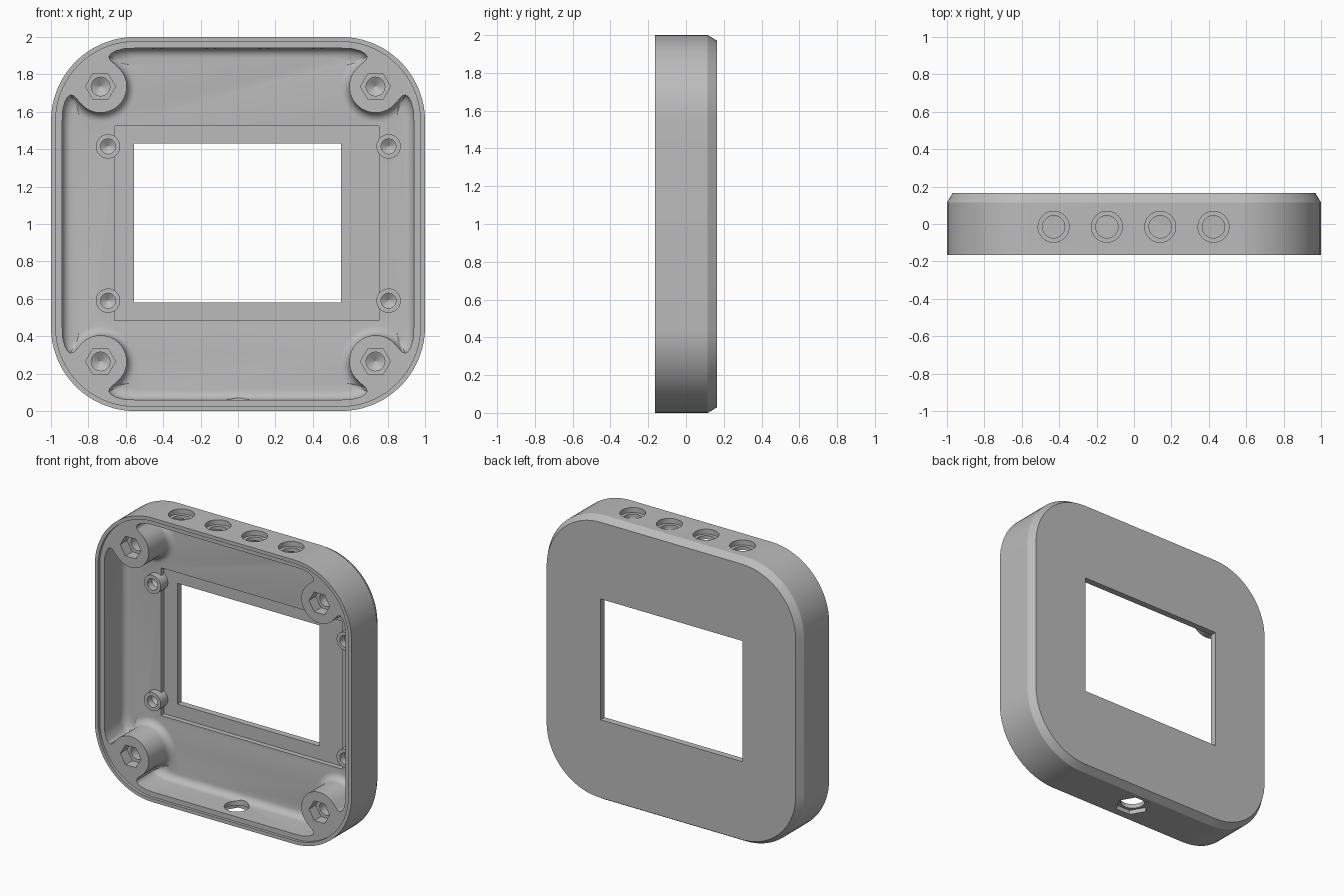
import bpy, bmesh, math
from mathutils import Vector

if "Cube" in bpy.data.objects:
    bpy.data.objects.remove(bpy.data.objects["Cube"])

grey = bpy.data.materials.new("matte_grey")
grey.use_nodes = True
COLOUR = (0.5, 0.5, 0.5, 1)
grey.diffuse_color = COLOUR
grey.node_tree.nodes["Principled BSDF"].inputs["Base Color"].default_value = COLOUR

MID = 1.0                            # height of the centre
FRONT, BACK = -0.165, 0.165
LEDGE, FLOOR, SEAT = -0.145, 0.085, 0.12   # depths of the inner levels
OPEN = -0.3                          # cutters start in front of the body


def loft(name, rings):
    """Closed solid through rings that have equal point counts."""
    bm = bmesh.new()
    loops = [[bm.verts.new(p) for p in ring] for ring in rings]
    n = len(loops[0])
    for a, b in zip(loops, loops[1:]):
        for i in range(n):
            j = (i + 1) % n
            bm.faces.new((a[i], a[j], b[j], b[i]))
    bm.faces.new(loops[0][::-1])
    bm.faces.new(loops[-1])
    bmesh.ops.recalc_face_normals(bm, faces=bm.faces)
    mesh = bpy.data.meshes.new(name)
    bm.to_mesh(mesh)
    bm.free()
    mesh.materials.append(grey)
    ob = bpy.data.objects.new(name, mesh)
    bpy.context.collection.objects.link(ob)
    return ob


def at_depth(outline, y):
    return [Vector((u, y, MID + v)) for u, v in outline]


def rounded_square(half, radius, steps=18):
    pts = []
    for q in range(4):
        cx = (half - radius) * (1 if q in (0, 3) else -1)
        cz = (half - radius) * (1 if q < 2 else -1)
        for i in range(steps + 1):
            a = math.radians(90 * (q + i / steps))
            pts.append((cx + radius * math.cos(a), cz + radius * math.sin(a)))
    return pts


def box_cut(x0, x1, z0, z1, y0, y1):
    rect = [(x0, z0 - MID), (x1, z0 - MID), (x1, z1 - MID), (x0, z1 - MID)]
    return loft("cutter", [at_depth(rect, y0), at_depth(rect, y1)])


def turned(name, centre, profile, axis, sides=32):
    """Stack of circles given as (radius, position along the axis)."""
    rings = []
    for r, t in profile:
        ring = []
        for i in range(sides):
            a = math.tau * i / sides
            c, s = r * math.cos(a), r * math.sin(a)
            if axis == "y":
                ring.append(Vector((centre[0] + c, t, centre[1] + s)))
            else:
                ring.append(Vector((centre[0] + c, centre[1] + s, t)))
        rings.append(ring)
    return loft(name, rings)


def cavity_outline(d):
    """Inner wall that wraps round four corner posts, inset by d."""
    tip = [(.94, .55), (.937, .61), (.925, .655), (.91, .68),
           (.895, .69), (.878, .685), (.86, .665)]
    side = []
    for i, (u, v) in enumerate(tip):
        t = i / 6
        side.append((u - d * (1 - .8 * t * t), v - d * (1 + .7 * t)))
    start = -40 - 300 * d
    arc = []
    for i in range(25):
        a = math.radians(start + (-270 - 2 * start) * i / 24)
        arc.append((.735 + (.14 + d) * math.cos(a), .735 + (.14 + d) * math.sin(a)))
    quarter = side + arc + [(v, u) for u, v in reversed(side)]
    pts = []
    for _ in range(4):
        pts += quarter
        quarter = [(-v, u) for u, v in quarter]
    return pts


def combine(target, tool, operation="DIFFERENCE"):
    mod = target.modifiers.new("join", "BOOLEAN")
    mod.operation, mod.solver, mod.object = operation, "EXACT", tool
    bpy.context.view_layer.objects.active = target
    bpy.ops.object.modifier_apply(modifier=mod.name)
    bpy.data.objects.remove(tool)


# Outer body with a chamfered back edge
body = loft("housing", [at_depth(rounded_square(1, .45), FRONT),
                        at_depth(rounded_square(1, .45), .115),
                        at_depth(rounded_square(.97, .42), BACK)])

# Shallow ledge inside the front lip
lip = rounded_square(.975, .425)
combine(body, loft("cutter", [at_depth(lip, OPEN), at_depth(lip, LEDGE)]))

# Main cavity with a rounded floor edge
FILLET = .05
layers = [at_depth(cavity_outline(0), OPEN)]
for k in range(7):
    a = math.radians(15 * k)
    layers.append(at_depth(cavity_outline(FILLET * (1 - math.cos(a))),
                           FLOOR - FILLET + FILLET * math.sin(a)))
combine(body, loft("cutter", layers))

# Screen seat and window
combine(body, box_cut(-.66, .755, .485, 1.525, OPEN, SEAT))

# Small screw posts beside the seat
for x in (-.695, .805):
    for z in (.59, 1.415):
        combine(body, turned("post", (x, z), [(.065, .04), (.065, .14)], "y"), "UNION")
        combine(body, turned("cutter", (x, z), [(.04, OPEN), (.04, .09), (.003, .115)], "y"))
combine(body, box_cut(-.555, .55, .58, 1.43, OPEN, .3))

# Corner posts: hexagon nut pocket and a drilled hole with a cone tip
for x in (-.735, .735):
    for z in (MID - .735, MID + .735):
        combine(body, turned("cutter", (x, z), [(.08, OPEN), (.08, -.07)], "y", 6))
        combine(body, turned("cutter", (x, z), [(.05, OPEN), (.05, .07), (.003, .1)], "y"))

# Four stepped holes in the top wall
HOLE_Y = -.015
for x in (-.43, -.145, .14, .425):
    combine(body, turned("cutter", (x, HOLE_Y),
                         [(.06, 1.85), (.06, 1.965), (.083, 1.965), (.083, 2.1)], "z"))

# Hexagon pocket and round hole in the bottom wall
combine(body, turned("cutter", (0, HOLE_Y), [(.112, -.1), (.112, .03)], "z", 6))
combine(body, turned("cutter", (0, HOLE_Y), [(.08, -.1), (.08, .15)], "z"))

# Smooth the curves, keep the edges crisp
bpy.ops.object.select_all(action="DESELECT")
body.select_set(True)
bpy.context.view_layer.objects.active = body
bpy.ops.object.shade_smooth_by_angle(angle=math.radians(25))
